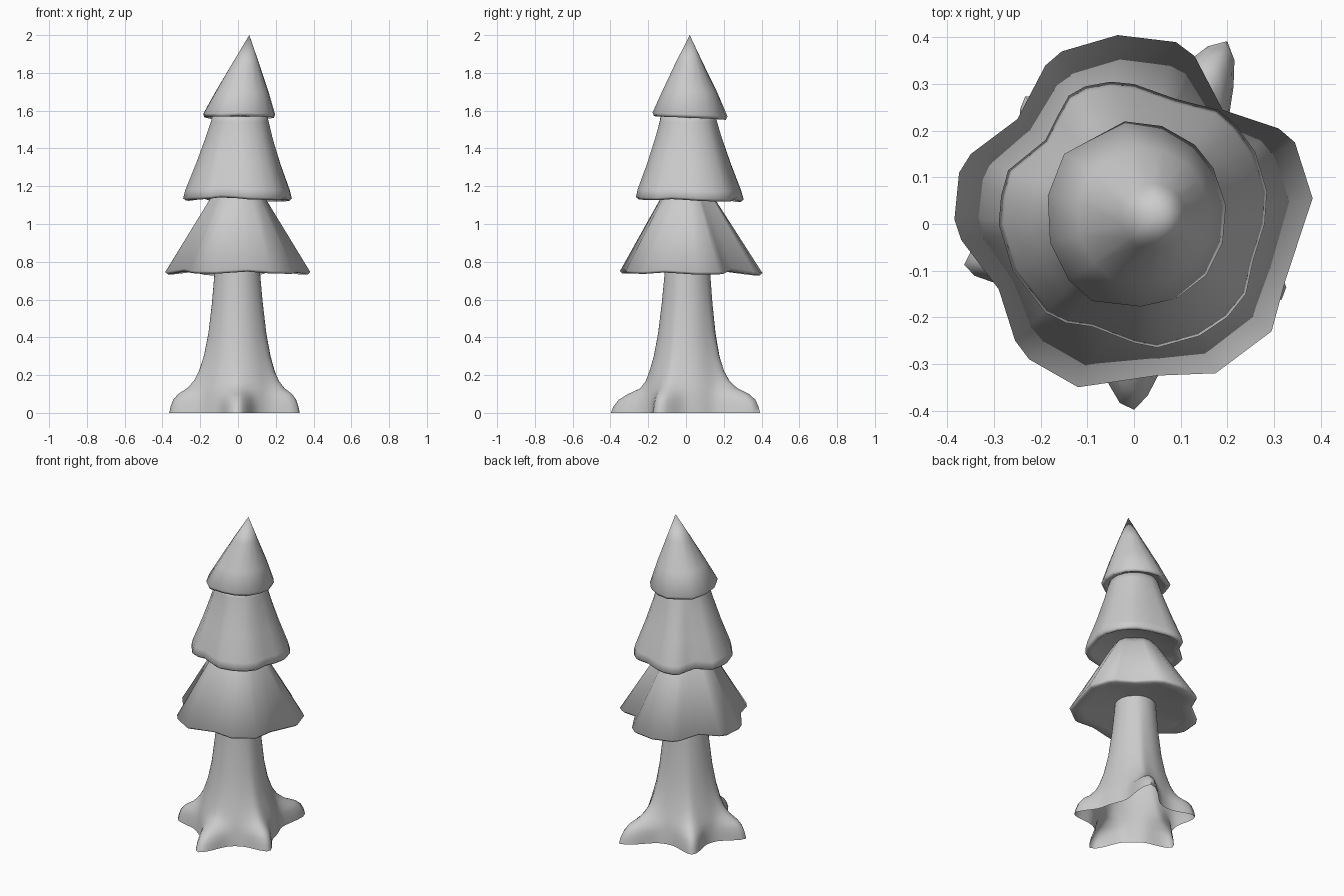
import bpy, bmesh, math
from mathutils import Vector


def loft(name, rings, angle):
    """Skin a stack of equal-length point rings into one object."""
    bm = bmesh.new()
    loops = [[bm.verts.new(p) for p in ring] for ring in rings]
    n = len(rings[0])
    for a, b in zip(loops, loops[1:]):
        for i in range(n):
            j = (i + 1) % n
            bm.faces.new((a[i], a[j], b[j], b[i]))
    bmesh.ops.remove_doubles(bm, verts=bm.verts, dist=0.0005)
    mesh = bpy.data.meshes.new(name)
    bm.to_mesh(mesh)
    bm.free()
    ob = bpy.data.objects.new(name, mesh)
    bpy.context.collection.objects.link(ob)
    bpy.context.view_layer.objects.active = ob
    ob.select_set(True)
    bpy.ops.object.shade_smooth_by_angle(angle=math.radians(angle))
    ob.select_set(False)
    return ob


def tier(name, outline, profile, angle, lean=(0, 0), droop=0.1):
    """Wavy skirt: profile rows are (size, z, roundness, lean amount)."""
    pts = [Vector(p) for p in outline]
    mean = sum(p.length for p in pts) / len(pts)
    rings = []
    for size, z, rnd, k in profile:
        ring = []
        for p in pts:
            q = (p * size).lerp(p.normalized() * mean * size, rnd)
            # Hem hangs lower where it reaches further out
            dz = -droop * (p.length / mean - 1) if size > 0.9 else 0
            ring.append((q.x + lean[0] * k, q.y + lean[1] * k, z + dz))
        rings.append(ring)
    return loft(name, rings, angle)


# Trunk with five flared roots: (direction, length, steepness)
roots = [(63, 0.44, 1), (131, 0.36, 1), (194, 0.375, 1), (269, 0.40, 2.2),
         (335, 0.36, 1)]
# (z, plain radius, share of root length)
trunk_profile = [(0, 0.24, 1), (0.035, 0.236, 0.97), (0.07, 0.231, 0.9),
                 (0.10, 0.226, 0.74), (0.13, 0.22, 0.42), (0.17, 0.208, 0.23),
                 (0.22, 0.194, 0.13), (0.30, 0.173, 0.08), (0.42, 0.152, 0.04),
                 (0.58, 0.134, 0.02), (0.72, 0.122, 0.01), (0.80, 0.117, 0)]
N = 80
rings = []
for z, r, share in trunk_profile:
    ring = []
    for i in range(N):
        a = math.tau * i / N
        rad = r
        for deg, length, steep in roots:
            d = math.radians(deg) - a
            d = math.atan2(math.sin(d), math.cos(d))
            rad += (length - 0.24) * share ** steep * math.exp(-abs(d / 0.24) ** 1.7)
        ring.append((rad * math.cos(a) - 0.005 * min(z, 1),
                     rad * math.sin(a) + 0.01 * min(z, 1), z))
    rings.append(ring)
loft("trunk", rings, 80)

# Lower foliage tier, faceted
low = [(.383, .055), (.345, .175), (.31, .205), (.19, .245), (.13, .36),
       (.09, .39), (-.035, .405), (-.155, .37), (-.19, .34), (-.25, .225),
       (-.35, .15), (-.375, .11), (-.385, .01), (-.37, -.035), (-.29, -.14),
       (-.255, -.25), (-.225, -.29), (-.12, -.35), (.05, -.325),
       (.175, -.32), (.295, -.23), (.325, -.12)]
tier("lower_foliage", low,
     [(0.28, 0.775, 0.9, 0), (0.8, 0.75, 0.1, 0), (0.96, 0.737, 0, 0),
      (1.0, 0.75, 0, 0), (0.41, 1.12, 0.35, 0), (0.32, 1.17, 0.5, 0),
      (0, 1.17, 0, 0)], 110)

# Middle foliage tier, rounded
mid = [(.285, .07), (.26, .155), (.22, .21), (.18, .245), (.09, .268), (0, .30),
       (-.05, .305), (-.105, .295), (-.14, .275), (-.165, .23), (-.19, .18),
       (-.27, .115), (-.285, .06), (-.29, 0), (-.26, -.10), (-.19, -.19),
       (-.145, -.212), (-.09, -.22), (0, -.255), (.05, -.265),
       (.14, -.24), (.2, -.2), (.24, -.15), (.255, -.08), (.28, 0)]
tier("middle_foliage", mid,
     [(0.42, 1.16, 0.9, 0), (0.85, 1.14, 0.1, 0), (0.95, 1.126, 0, 0),
      (1.0, 1.138, 0, 0), (0.965, 1.18, 0, 0), (0.78, 1.32, 0.2, 0.3),
      (0.62, 1.46, 0.5, 0.7), (0.54, 1.54, 0.8, 1), (0.5, 1.585, 1, 1),
      (0, 1.585, 0, 1)], 110, (0.01, 0.01))

# Top foliage cone with an off-centre tip
top = [(.197, .04), (.17, .12), (.13, .17), (.06, .21), (-.02, .22),
       (-.15, .15), (-.185, .06), (-.18, -.04), (-.14, -.12), (-.09, -.165),
       (.015, -.177), (.09, -.16), (.155, -.11), (.19, -.04)]
tier("top_foliage", top,
     [(0.6, 1.585, 0.8, 0), (0.85, 1.57, 0.1, 0), (0.96, 1.563, 0, 0),
      (1.0, 1.58, 0, 0), (0.735, 1.70, 0.2, 0.29), (0.36, 1.855, 0.5, 0.66),
      (0, 2.0, 1, 1)], 110, (0.06, 0.02))
